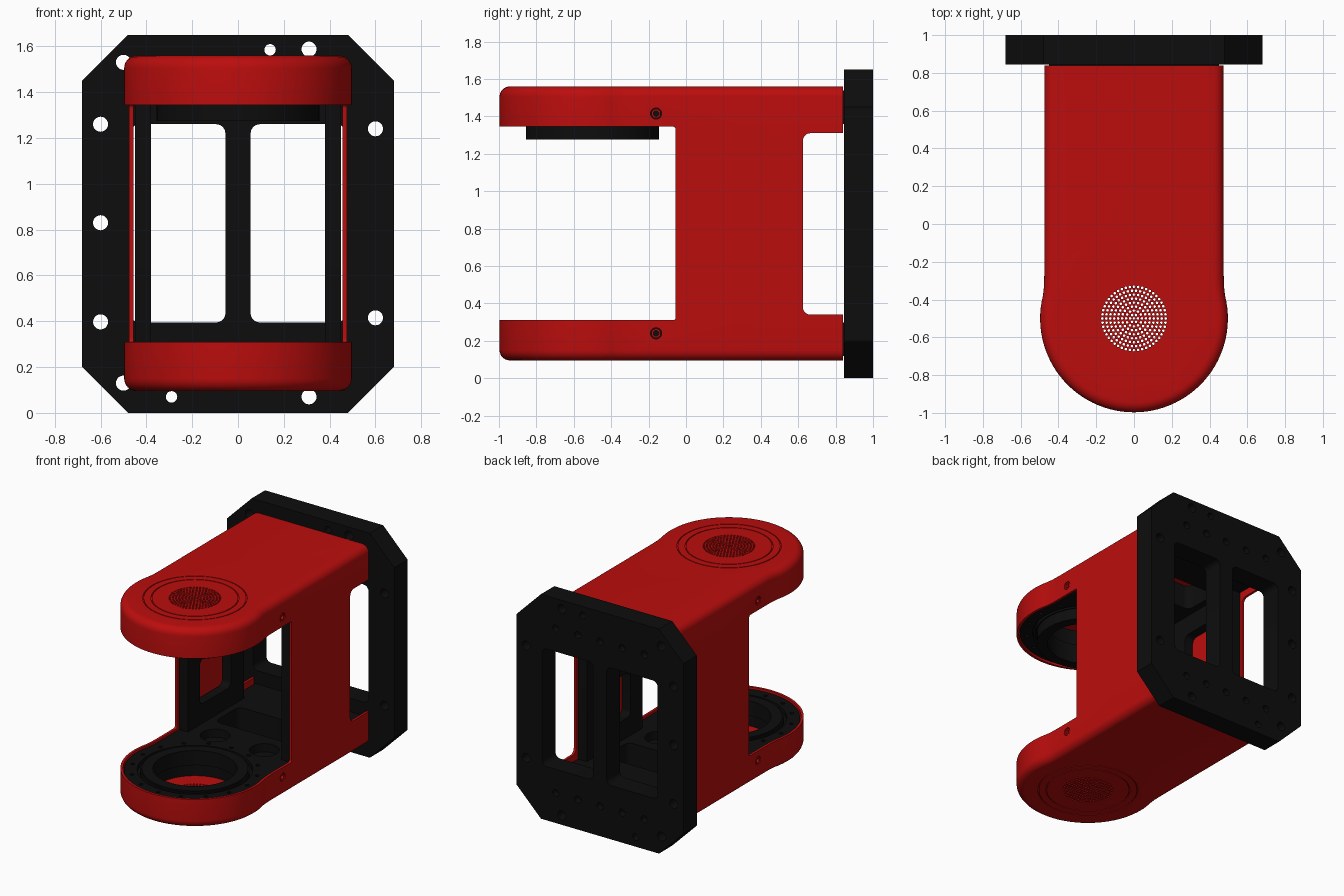
import bpy, bmesh
from math import sin, cos, pi, radians

if "Cube" in bpy.data.objects:
    bpy.data.objects.remove(bpy.data.objects["Cube"])


def material(name, col):
    m = bpy.data.materials.new(name)
    m.diffuse_color = (*col, 1)
    m.use_nodes = True
    m.node_tree.nodes["Principled BSDF"].inputs["Base Color"].default_value = m.diffuse_color
    return m


RED = material("red", (0.5, 0.004, 0.004))
BLACK = material("black", (0.004, 0.004, 0.004))
CY = -0.5  # centre of the rounded arm ends


def place(u, v, h, axis):
    return {'x': (h, u, v), 'y': (u, h, v), 'z': (u, v, h)}[axis]


def circle(u, v, r, n=32):
    return [(u + r * cos(2 * pi * i / n), v + r * sin(2 * pi * i / n)) for i in range(n)]


def rounded(u0, u1, v0, v1, r, n=6):
    pts = []
    for k, (u, v) in enumerate([(u1 - r, v1 - r), (u0 + r, v1 - r), (u0 + r, v0 + r), (u1 - r, v0 + r)]):
        for i in range(n + 1):
            a = pi / 2 * (k + i / n)
            pts.append((u + r * cos(a), v + r * sin(a)))
    return pts


def outline(d, back):
    """Arm outline seen from above, inset by d."""
    n, a0, r = 56, radians(14), 0.497 - d
    arc = [(r * cos(a), CY + r * sin(a)) for a in
           (a0 - (pi + 2 * a0) * i / n for i in range(n + 1))]
    right = [(0.475 - d, back), (0.475 - d, -0.27), (0.4765 - d, -0.33)]
    return right + arc + [(-x, y) for x, y in reversed(right)]


def prism(pts, axis, lo, hi):
    return [[place(u, v, h, axis) for u, v in pts] for h in (lo, hi)], False


def washer(u, v, r0, r1, axis, lo, hi, n=72):
    return [[place(p, q, h, axis) for p, q in circle(u, v, r, n)]
            for r, h in ((r1, lo), (r1, hi), (r0, hi), (r0, lo))], True


def solid(name, parts, mat=None):
    bm = bmesh.new()
    for rings, closed in parts:
        vs = [[bm.verts.new(p) for p in ring] for ring in rings]
        n = len(vs[0])
        for a, b in zip(vs, vs[1:] + ([vs[0]] if closed else [])):
            for i in range(n):
                j = (i + 1) % n
                bm.faces.new((a[i], a[j], b[j], b[i]))
        if not closed:
            bm.faces.new(vs[0])
            bm.faces.new(vs[-1])
    bmesh.ops.recalc_face_normals(bm, faces=bm.faces)
    me = bpy.data.meshes.new(name)
    bm.to_mesh(me)
    bm.free()
    ob = bpy.data.objects.new(name, me)
    bpy.context.collection.objects.link(ob)
    if mat:
        me.materials.append(mat)
    return ob


def cut(ob, parts):
    tool = solid("cutter", parts)
    tool.hide_render = True
    mod = ob.modifiers.new("cut", 'BOOLEAN')
    mod.operation, mod.solver, mod.object = 'DIFFERENCE', 'EXACT', tool
    bpy.context.view_layer.objects.active = ob
    bpy.ops.object.modifier_apply(modifier=mod.name)
    bpy.data.objects.remove(tool)


# Red outer shell: outline lofted with rounded top and bottom edges
Z0, Z1, R = 0.095, 1.56, 0.055
steps = [(R * (1 - sin(a)), R * (1 - cos(a))) for a in (pi / 2 * i / 6 for i in range(7))]
levels = [(d, Z0 + h) for d, h in steps] + [(d, Z1 - h) for d, h in reversed(steps)]
shell = solid("outer_shell", [([[(x, y, z) for x, y in outline(d, 0.84)] for d, z in levels], False)], RED)
cut(shell, [prism(outline(0.018, 1.2), 'z', Z0 + 0.018, Z1 - 0.018)])
# Side openings in front of and behind the side walls
cut(shell, [prism(rounded(-1.3, -0.055, 0.31, 1.345, 0.015), 'x', -1, 1),
            prism(rounded(0.625, 1.2, 0.34, 1.31, 0.04), 'x', -1, 1)])
# Ring grooves on the caps and screw holes in the sides
cut(shell, [washer(0, CY, r - 0.003, r + 0.003, 'z', lo, hi)
            for r in (0.29, 0.345) for lo, hi in ((0.08, 0.101), (1.554, 1.58))]
    + [prism(circle(-0.16, z, 0.03), 'x', -1, 1) for z in (0.24, 1.415)])
# Perforated grille through both caps
cut(shell, [prism(circle(0.021 * k * cos(2 * pi * i / max(1, 6 * k)),
                         CY + 0.021 * k * sin(2 * pi * i / max(1, 6 * k)), 0.0072, 8), 'z', 0, 1.7)
            for k in range(9) for i in range(max(1, 6 * k))])

# Black mounting plate with two windows and bolt holes
half = [(0.48, 0), (0.68, 0.2), (0.68, 1.45), (0.48, 1.65)]
plate = solid("back_plate", [prism(half + [(-x, z) for x, z in reversed(half)], 'y', 0.845, 1)], BLACK)
bolts = [(-0.5, 1.53, 0.033), (0.14, 1.585, 0.025), (0.31, 1.588, 0.033), (-0.6, 1.26, 0.033),
         (-0.6, 0.83, 0.033), (-0.6, 0.397, 0.033), (0.6, 1.24, 0.033), (0.6, 0.415, 0.033),
         (-0.5, 0.13, 0.033), (-0.29, 0.07, 0.025), (0.31, 0.07, 0.033)]
cut(plate, [prism(rounded(min(s * 0.055, s * 0.47), max(s * 0.055, s * 0.47), 0.395, 1.26, 0.04), 'y', 0.5, 1.5)
            for s in (-1, 1)]
    + [prism(circle(x, z, r, 20), 'y', 0.5, 1.5) for x, z, r in bolts]
    + [prism(circle(x, z, 0.026, 16), 'y', 0.95, 1.1)
       for z in (0.22, 1.43) for x in (-0.36, -0.18, 0, 0.18, 0.36)])

# Black inner decks filling the lower and upper arms
for name, lo, hi in (("lower_deck", 0.118, 0.297), ("upper_deck", 1.358, 1.537)):
    deck = solid(name, [prism(outline(0.024, 0.845), 'z', lo, hi)], BLACK)
    cut(deck, [prism(circle(0, CY, 0.29, 72), 'z', 0, 2),
               prism(rounded(-0.33, 0.33, 0.2, 0.48, 0.05), 'z', 0, 2)])
    inner = (hi - 0.06, hi + 0.1) if lo < 1 else (lo - 0.1, lo + 0.06)
    cut(deck, [prism(circle(x, 0.02, 0.1), 'z', *inner) for x in (-0.2, 0.2)]
        + [washer(0, CY, 0.365, 0.385, 'z', inner[0] + 0.03, inner[1] - 0.03)]
        + [prism(circle(0.425 * cos(a), CY + 0.425 * sin(a), 0.014, 12), 'z', *inner)
           for a in (2 * pi * i / 16 for i in range(16))])

# Bearing rings in the two arms
solid("upper_bearing", [washer(0, CY, 0.28, 0.355, 'z', 1.275, 1.42)], BLACK)
solid("lower_bearing", [washer(0, CY, 0.28, 0.355, 'z', 0.2, 0.307)], BLACK)

# Black side frames behind the red walls, with two openings each
for side, s in (("left", -1), ("right", 1)):
    a, b = sorted((s * 0.38, s * 0.45))
    frame = solid(side + "_side_frame", [prism(rounded(-0.04, 0.61, 0.28, 1.37, 0.01), 'x', a, b)], BLACK)
    cut(frame, [prism(rounded(0.1, 0.46, lo, hi, 0.04), 'x', -1, 1) for lo, hi in ((0.44, 0.77), (0.88, 1.21))])
    a, b = sorted((s * 0.452, s * 0.473))
    solid(side + "_screws", [washer(-0.16, z, 0.015, 0.025, 'x', a, b, 24) for z in (0.24, 1.415)], RED)

# Smooth shading with sharp edges kept
for ob in bpy.context.scene.objects:
    ob.select_set(True)
bpy.context.view_layer.objects.active = shell
bpy.ops.object.shade_smooth_by_angle(angle=radians(30))
